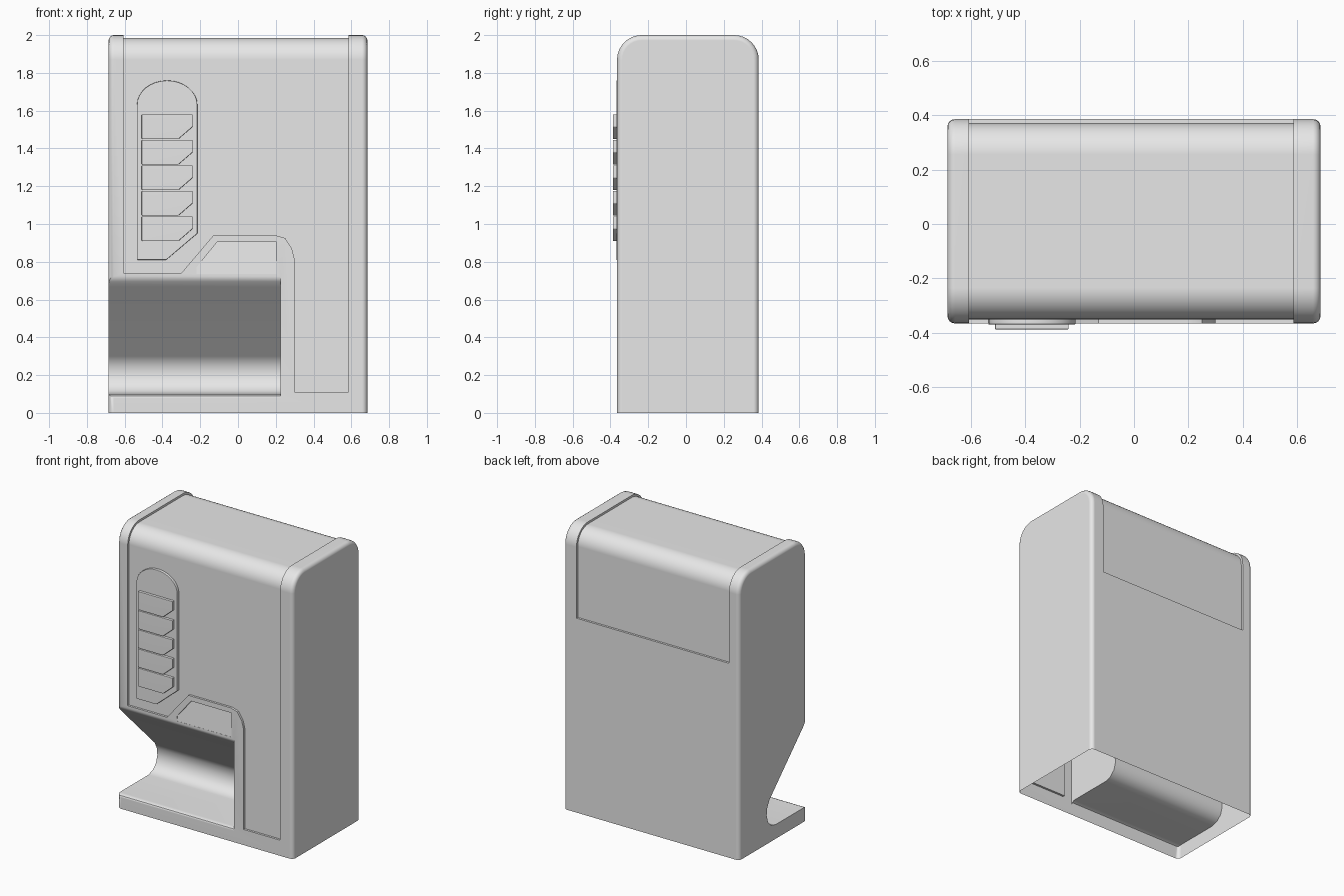
import bpy, bmesh, math
from mathutils import Vector

if "Cube" in bpy.data.objects:
    bpy.data.objects.remove(bpy.data.objects["Cube"], do_unlink=True)

GREY = (0.8, 0.8, 0.8, 1)
grey = bpy.data.materials.new("plain grey")
grey.use_nodes = True
grey.diffuse_color = GREY
grey.node_tree.nodes["Principled BSDF"].inputs["Base Color"].default_value = GREY

FRONT, BACK, TOP, RADIUS = -0.365, 0.385, 2.0, 0.13


def prism(name, outline, axis, start, end):
    """Extrude an outline along x (points are y, z) or along y (points are x, z)."""
    def place(p, d):
        return Vector((d, p[0], p[1])) if axis == "x" else Vector((p[0], d, p[1]))
    bm = bmesh.new()
    rings = [[bm.verts.new(place(p, d)) for p in outline] for d in (start, end)]
    n = len(outline)
    for ring in rings:
        bm.faces.new(ring)
    for i in range(n):
        j = (i + 1) % n
        bm.faces.new((rings[0][i], rings[0][j], rings[1][j], rings[1][i]))
    bmesh.ops.recalc_face_normals(bm, faces=bm.faces)
    mesh = bpy.data.meshes.new(name)
    bm.to_mesh(mesh)
    bm.free()
    mesh.materials.append(grey)
    obj = bpy.data.objects.new(name, mesh)
    bpy.context.collection.objects.link(obj)
    return obj


def arch(offset, z_front, z_back, steps=8):
    """Side profile with rounded top corners, grown or shrunk by an offset."""
    r = RADIUS + offset
    zc = TOP - RADIUS
    pts = [(FRONT - offset, z_front)]
    for yc, first in ((FRONT + RADIUS, math.pi), (BACK - RADIUS, math.pi / 2)):
        for i in range(steps + 1):
            a = first - math.pi / 2 * i / steps
            pts.append((yc + r * math.cos(a), zc + r * math.sin(a)))
    return pts + [(BACK + offset, z_back)]


def bake(obj):
    """Replace the mesh by the result of its modifiers."""
    graph = bpy.context.evaluated_depsgraph_get()
    mesh = bpy.data.meshes.new_from_object(obj.evaluated_get(graph))
    obj.modifiers.clear()
    obj.data = mesh


def cut(obj, cutter):
    mod = obj.modifiers.new("cut", "BOOLEAN")
    mod.operation = "DIFFERENCE"
    mod.solver = "EXACT"
    mod.object = cutter
    bake(obj)
    bpy.data.objects.remove(cutter, do_unlink=True)


def smooth(obj):
    bpy.ops.object.select_all(action="DESELECT")
    obj.select_set(True)
    bpy.context.view_layer.objects.active = obj
    bpy.ops.object.shade_smooth_by_angle(angle=math.radians(35))
    mod = obj.modifiers.new("even shading", "WEIGHTED_NORMAL")
    mod.keep_sharp = True


# Cabinet with rounded side edges, continued below the floor and trimmed later
cabinet = prism("cabinet", arch(0, -0.1, -0.1), "x", -0.685, 0.685)
bm = bmesh.new()
bm.from_mesh(cabinet.data)
rim = [e for e in bm.edges
       if abs(e.verts[0].co.x - e.verts[1].co.x) < 0.001
       and max(v.co.z for v in e.verts) > 0]
bmesh.ops.bevel(bm, geom=rim, offset=0.028, segments=4, profile=0.5, affect="EDGES")
bm.to_mesh(cabinet.data)
bm.free()

# Recess for the cover that wraps over the front, top and back
recess = prism("cover_recess", arch(0.05, 0.11, 1.37) + arch(-0.015, 0.11, 1.37)[::-1],
               "x", -0.605, 0.585)
surround = prism("surround", [(-0.8, 0.05), (-0.8, 0.74), (-0.3, 0.74), (-0.13, 0.94),
                              (0.2, 0.94), (0.25, 0.925), (0.285, 0.87), (0.3, 0.81),
                              (0.3, 0.05)], "y", -0.6, -0.2)
cut(recess, surround)
cut(cabinet, recess)

# Delivery bay, open to the front and one side
bay = prism("bay", [(-0.5, 0.07), (-0.37, 0.07), (-0.36, 0.09), (-0.34, 0.1),
                    (-0.02, 0.1), (0.03, 0.115), (0.065, 0.15), (0.08, 0.2),
                    (0.075, 0.25), (0.05, 0.3), (-0.32, 0.665), (-0.347, 0.695),
                    (-0.37, 0.73), (-0.5, 0.73)], "x", -0.8, 0.225)
cut(cabinet, bay)

# Sloping label pocket above the bay
pocket = prism("label_pocket", [(-0.22, 0.735), (-0.22, 0.77), (-0.11, 0.905),
                                (0.205, 0.905), (0.205, 0.735)], "y", -0.5, -0.35)
for v in pocket.data.vertices:
    if v.co.y > -0.4:
        v.co.y = FRONT + 0.001 + (v.co.z - 0.735) * 0.1
cut(cabinet, pocket)

# Trim to the floor, leaving the underside open
bm = bmesh.new()
bm.from_mesh(cabinet.data)
bmesh.ops.bisect_plane(bm, geom=bm.verts[:] + bm.edges[:] + bm.faces[:],
                       plane_co=(0, 0, 0), plane_no=(0, 0, 1), clear_inner=True)
bm.to_mesh(cabinet.data)
bm.free()
smooth(cabinet)


def raised(name, outline, back, front):
    obj = prism(name, outline, "y", back, front)
    mod = obj.modifiers.new("soft edge", "BEVEL")
    mod.width = 0.004
    mod.segments = 2
    mod.limit_method = "ANGLE"
    mod.angle_limit = math.radians(40)
    bake(obj)
    smooth(obj)


# Button plate with a round top and a clipped lower corner
dome = [(-0.375 + 0.16 * math.cos(a), 1.63 + 0.13 * math.sin(a))
        for a in (math.pi * i / 16 for i in range(17))]
raised("button_plate", dome + [(-0.535, 0.81), (-0.38, 0.81), (-0.215, 0.95)],
       -0.346, -0.369)

# Column of five buttons
for i in range(5):
    z = 1.58 - 0.135 * i
    raised(f"button_{i + 1}", [(-0.51, z), (-0.24, z), (-0.24, z - 0.065),
                               (-0.315, z - 0.13), (-0.51, z - 0.13)], -0.36, -0.387)
